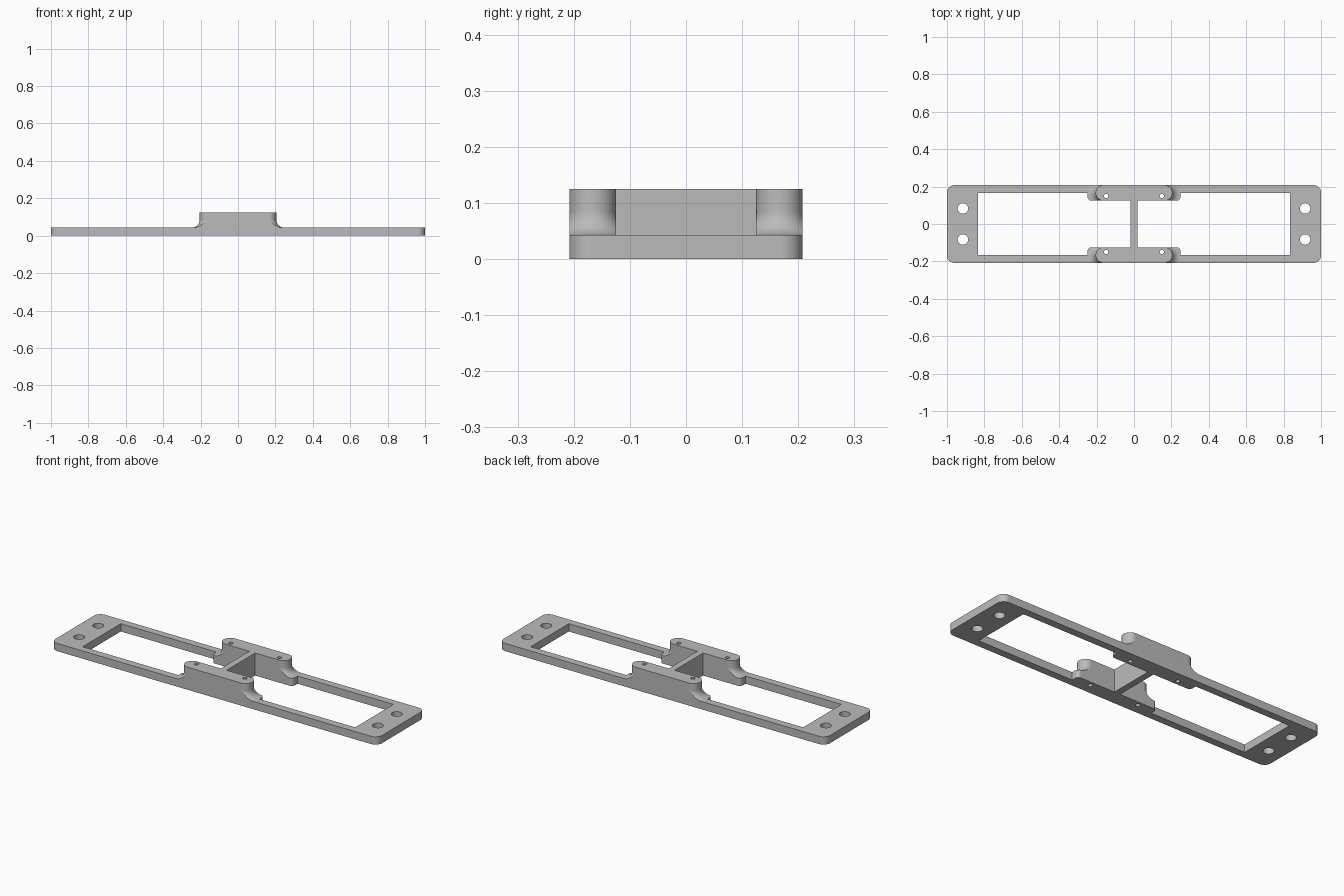
import bpy, bmesh
from math import pi, sin, cos, asin, radians

if "Cube" in bpy.data.objects:
    bpy.data.objects.remove(bpy.data.objects["Cube"], do_unlink=True)

DECK = 0.043        # frame thickness
TOP = 0.125         # height of towers and web
HALF_Y = 0.208      # frame half width
INNER = 0.125       # inner face of the towers
R = (HALF_Y - INNER) / 2
MID = (HALF_Y + INNER) / 2
WEB = 0.018         # web half thickness
SIGNS = (1, -1)

grey = bpy.data.materials.new("plain grey")
grey.use_nodes = True
COLOUR = (0.5, 0.5, 0.5, 1)
grey.diffuse_color = COLOUR
grey.node_tree.nodes["Principled BSDF"].inputs["Base Color"].default_value = COLOUR


def arc(cx, cy, r, start, end, n=10):
    return [(cx + r * cos(start + (end - start) * i / n),
             cy + r * sin(start + (end - start) * i / n)) for i in range(n + 1)]


def circle(cx, cy, r, n=32):
    return arc(cx, cy, r, 0, 2 * pi, n)[:-1]


def mirrored(points, sx, sy):
    return [(x * sx, y * sy) for x, y in points]


def loft(name, layers):
    """Closed solid through a stack of (z, outline) layers."""
    bm = bmesh.new()
    rings = [[bm.verts.new((x, y, z)) for x, y in ring] for z, ring in layers]
    for a, b in zip(rings, rings[1:]):
        for i in range(len(a)):
            j = (i + 1) % len(a)
            bm.faces.new((a[i], b[i], b[j], a[j]))
    bm.faces.new(rings[0])
    bm.faces.new(rings[-1][::-1])
    bmesh.ops.recalc_face_normals(bm, faces=bm.faces)
    mesh = bpy.data.meshes.new(name)
    bm.to_mesh(mesh)
    bm.free()
    obj = bpy.data.objects.new(name, mesh)
    bpy.context.collection.objects.link(obj)
    return obj


def finish(obj, openings=()):
    """Cut vertical openings, then set material and shading."""
    cutters = []
    for points in openings:
        cutter = loft("cutter", [(-0.1, points), (0.3, points)])
        cutter.hide_render = True
        cutters.append(cutter)
        mod = obj.modifiers.new("opening", 'BOOLEAN')
        mod.operation = 'DIFFERENCE'
        mod.solver = 'EXACT'
        mod.object = cutter
    bpy.context.view_layer.update()
    mesh = bpy.data.meshes.new_from_object(
        obj.evaluated_get(bpy.context.evaluated_depsgraph_get()))
    obj.modifiers.clear()
    obj.data = mesh
    for cutter in cutters:
        bpy.data.objects.remove(cutter, do_unlink=True)
    mesh.materials.clear()
    mesh.materials.append(grey)
    bpy.ops.object.select_all(action='DESELECT')
    obj.select_set(True)
    bpy.context.view_layer.objects.active = obj
    bpy.ops.object.shade_smooth_by_angle(angle=radians(30))
    weighted = obj.modifiers.new("flat_sides", 'WEIGHTED_NORMAL')
    weighted.keep_sharp = True


def screw_holes(side):
    return [circle(sx * 0.149, side * 0.15, 0.0115, 24) for sx in SIGNS]


# Frame: rounded outline, two windows stepped around the pads, end and screw holes
corner = arc(1 - 0.04, HALF_Y - 0.04, 0.04, 0, pi / 2)
outline = (corner + mirrored(corner, -1, 1)[::-1]
           + mirrored(corner, -1, -1) + mirrored(corner, 1, -1)[::-1])
upper = ([(WEB, INNER)] + arc(0.228, INNER + 0.02, 0.02, -pi / 2, 0, 6)
         + [(0.248, 0.167), (0.835, 0.167)])
window = upper + mirrored(upper, 1, -1)[::-1]
openings = [mirrored(window, sx, 1) for sx in SIGNS]
openings += [circle(sx * 0.915, sy * 0.083, 0.028) for sx in SIGNS for sy in SIGNS]
openings += screw_holes(1) + screw_holes(-1)
finish(loft("frame", [(0, outline), (DECK, outline)]), openings)


# Towers: round-ended blocks flaring into the deck, trimmed flush at the sides
def tower(name, side):
    flare = 0.043
    levels = [(TOP, R)] + [(DECK + flare * (1 - sin(t)), R + flare * (1 - cos(t)))
                           for t in (pi / 2 * i / 10 for i in range(11))]
    layers = []
    for z, r in levels:
        lim = asin(min(1, R / r))
        end = arc(0.205 - R, 0, r, -lim, lim, 20)
        ring = end + mirrored(end, -1, 1)[::-1]
        layers.append((z, [(x, y + side * MID) for x, y in ring]))
    finish(loft(name, layers), screw_holes(side))


tower("front_tower", -1)
tower("back_tower", 1)

# Web joining the two towers
web = [(WEB, -INNER), (WEB, INNER), (-WEB, INNER), (-WEB, -INNER)]
finish(loft("cross_web", [(DECK, web), (TOP, web)]))
